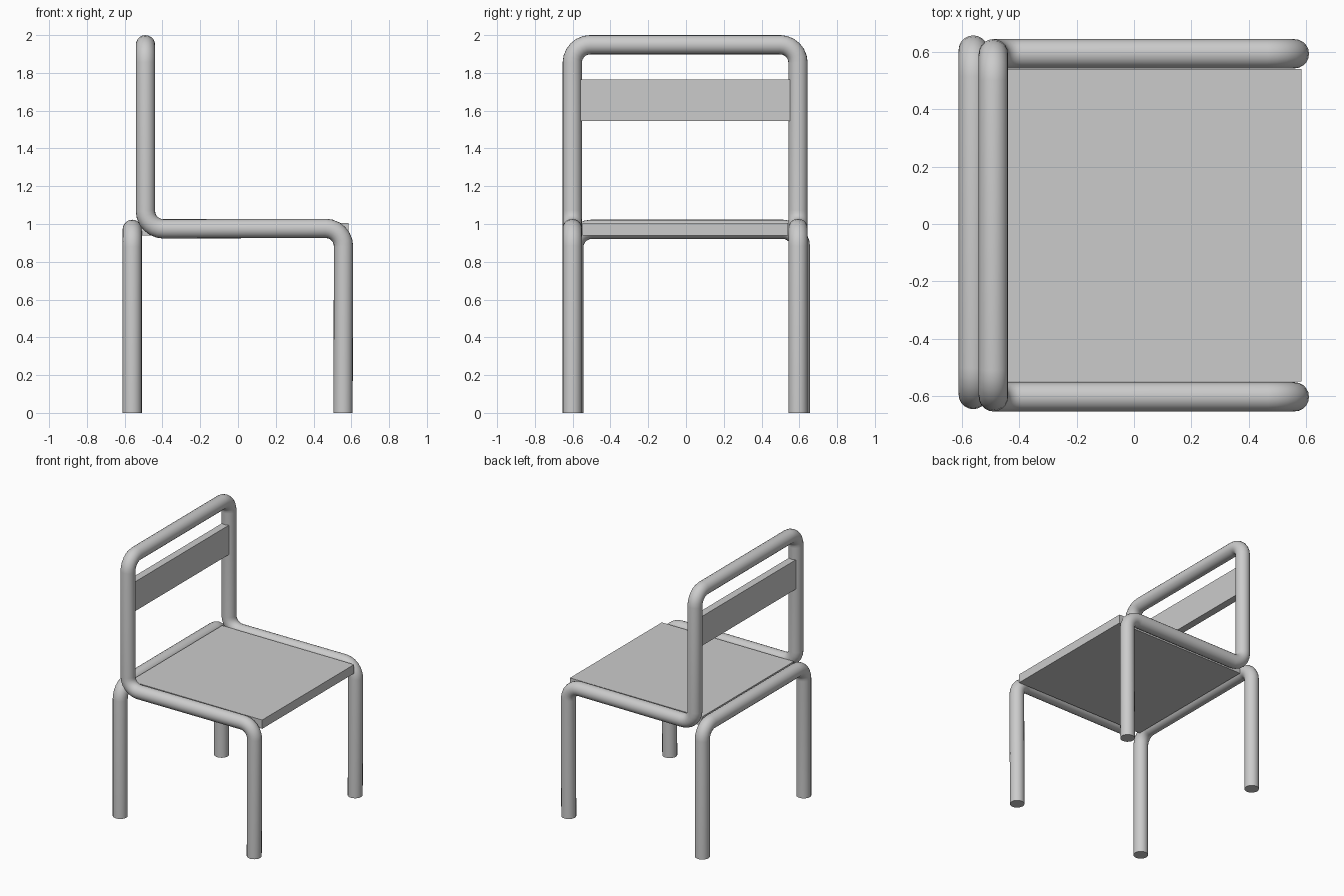
import bpy
import math
from mathutils import Vector

if "Cube" in bpy.data.objects:
    bpy.data.objects.remove(bpy.data.objects["Cube"])

TUBE_R = 0.051
BEND_R = 0.095


def rounded_path(corners, radius, steps=6):
    """Replace each inner right-angle corner by an arc."""
    pts = [Vector(c) for c in corners]
    path = [pts[0]]
    for a, b, c in zip(pts, pts[1:], pts[2:]):
        u, v = (a - b).normalized(), (c - b).normalized()
        turn = math.pi - u.angle(v)
        cut = radius * math.tan(turn / 2)
        start = b + u * cut
        centre = b + (u + v).normalized() * (radius / math.cos(turn / 2))
        x_axis = (start - centre).normalized()
        y_axis = -u
        for i in range(steps + 1):
            t = turn * i / steps
            path.append(centre + radius * (x_axis * math.cos(t) + y_axis * math.sin(t)))
    path.append(pts[-1])
    return path


def tube(name, corners):
    curve = bpy.data.curves.new(name, 'CURVE')
    curve.dimensions = '3D'
    curve.bevel_depth = TUBE_R
    curve.bevel_resolution = 8
    curve.use_fill_caps = True
    path = rounded_path(corners, BEND_R)
    spline = curve.splines.new('POLY')
    spline.points.add(len(path) - 1)
    for p, co in zip(spline.points, path):
        p.co = (*co, 1)
    ob = bpy.data.objects.new(name, curve)
    bpy.context.collection.objects.link(ob)
    bpy.ops.object.select_all(action='DESELECT')
    ob.select_set(True)
    bpy.context.view_layer.objects.active = ob
    bpy.ops.object.convert(target='MESH')
    bpy.ops.object.shade_smooth_by_angle(angle=math.radians(40))


def board(name, lo, hi):
    lo, hi = Vector(lo), Vector(hi)
    bpy.ops.mesh.primitive_cube_add(size=1, location=(lo + hi) / 2)
    ob = bpy.context.object
    ob.name = name
    ob.scale = hi - lo
    bpy.ops.object.transform_apply(location=False, rotation=False, scale=True)


# Continuous tube: front legs, seat rails and backrest hoop
L, R = -0.602, 0.593
tube("main_frame", [
    (0.556, L, 0), (0.559, L, 0.977), (-0.49, L, 0.974), (-0.49, L, 1.949),
    (-0.49, R, 1.949), (-0.49, R, 0.974), (0.559, R, 0.977), (0.556, R, 0)])

# Rear legs joined by a crossbar under the seat
tube("rear_legs", [
    (-0.56, -0.594, 0), (-0.56, -0.594, 0.972),
    (-0.56, 0.606, 0.972), (-0.56, 0.606, 0)])

# Seat and back panels
board("seat", (-0.51, -0.548, 0.94), (0.584, 0.54, 1.006))
board("back_slat", (-0.518, -0.57, 1.545), (-0.462, 0.56, 1.765))
